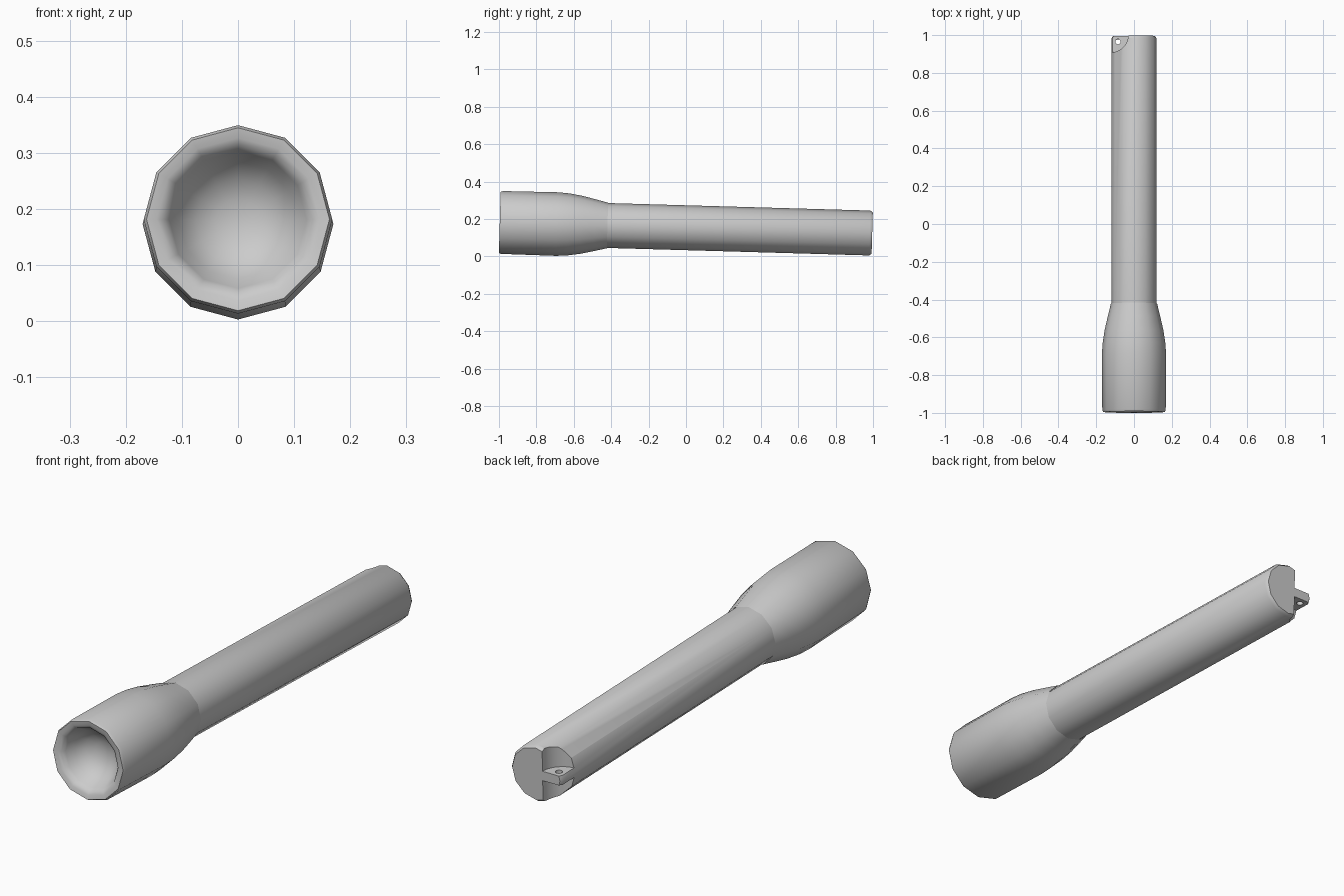
import bpy, bmesh, math
from mathutils import Matrix

if "Cube" in bpy.data.objects:
    bpy.data.objects.remove(bpy.data.objects["Cube"])

SIDES = 12
# The torch lies slightly nose-up on its wide head
TILT = Matrix.Translation((0, 0, 0.153)) @ Matrix.Rotation(-0.0286, 4, 'X')


def lathe(name, profile):
    """Spin a (radius, y) profile around the y axis; radius 0 makes a pole."""
    bm = bmesh.new()
    rings = []
    for r, y in profile:
        n = 1 if r == 0 else SIDES
        rings.append([bm.verts.new((r * math.cos(2 * math.pi * i / SIDES), y,
                                    r * math.sin(2 * math.pi * i / SIDES)))
                      for i in range(n)])
    for a, b in zip(rings, rings[1:]):
        for i in range(SIDES):
            j = (i + 1) % SIDES
            corners = [a[i % len(a)], a[j % len(a)], b[j % len(b)], b[i % len(b)]]
            bm.faces.new(list(dict.fromkeys(corners)))
    bmesh.ops.recalc_face_normals(bm, faces=bm.faces)
    return add_object(name, bm)


def add_object(name, bm):
    mesh = bpy.data.meshes.new(name)
    bm.to_mesh(mesh)
    bm.free()
    ob = bpy.data.objects.new(name, mesh)
    bpy.context.collection.objects.link(ob)
    return ob


def activate(ob):
    bpy.ops.object.select_all(action='DESELECT')
    ob.select_set(True)
    bpy.context.view_layer.objects.active = ob


def cut(ob, x, y, z, radius, depth, segments):
    """Subtract a vertical cylinder."""
    bm = bmesh.new()
    bmesh.ops.create_cone(bm, cap_ends=True, segments=segments, radius1=radius,
                          radius2=radius, depth=depth,
                          matrix=Matrix.Translation((x, y, z)))
    cutter = add_object("cutter", bm)
    cutter.hide_render = True
    mod = ob.modifiers.new("cut", 'BOOLEAN')
    mod.operation, mod.solver, mod.object = 'DIFFERENCE', 'EXACT', cutter
    activate(ob)
    bpy.ops.object.modifier_apply(modifier=mod.name)
    bpy.data.objects.remove(cutter)


# Head: flared neck, straight bezel, rounded rim and reflector dish
head = lathe("head", [
    (0, -0.44), (0.113, -0.44), (0.122, -0.42), (0.139, -0.49), (0.155, -0.56),
    (0.166, -0.63), (0.17, -0.69), (0.168, -0.985), (0.163, -0.996),
    (0.145, -0.993), (0.132, -0.986), (0.1225, -0.97),
    (0.105, -0.935), (0.075, -0.905), (0.04, -0.89), (0, -0.885)])

# Handle: long barrel with a chamfered tail
handle = lathe("handle", [
    (0, -0.46), (0.12, -0.46), (0.12, 0.983), (0.111, 0.996), (0, 0.996)])

# Lanyard lug: scoop the tail corner above and below a thin tab, then pierce it
for side in (1, -1):
    cut(handle, -0.121, 0.998, side * 0.12, 0.091, 0.2, 32)
cut(handle, -0.085, 0.965, 0, 0.014, 0.2, 16)

for ob in (head, handle):
    ob.matrix_world = TILT
    activate(ob)
    bpy.ops.object.shade_smooth_by_angle(angle=math.radians(36))
